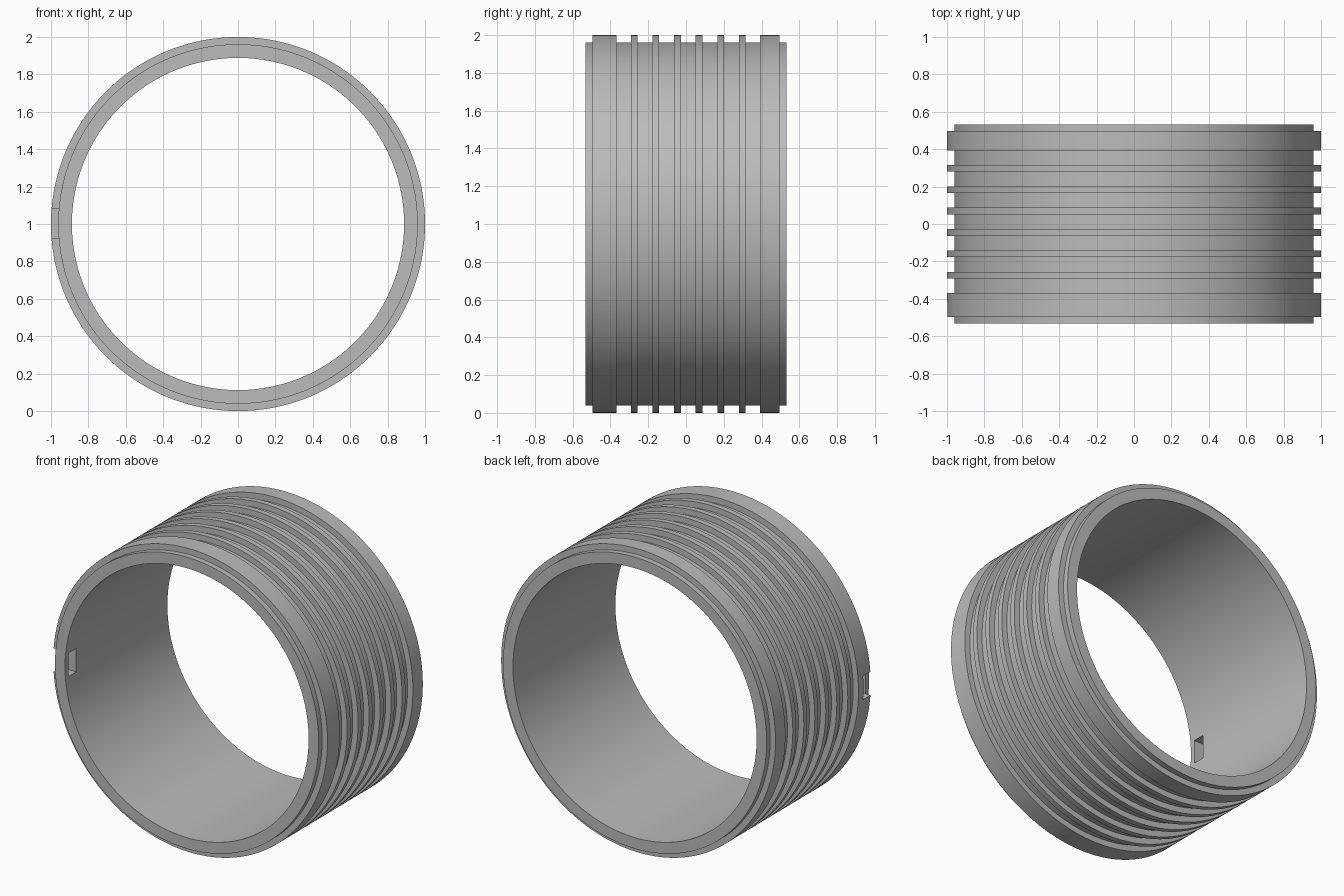
import bpy, bmesh, math
from mathutils import Vector

cube = bpy.data.objects.get("Cube")
if cube:
    bpy.data.objects.remove(cube, do_unlink=True)

R_INNER, R_BODY, R_RIB = 0.888, 0.961, 1.0
HALF, RIM = 0.533, 0.496
RIB_PITCH, RIB_WIDTH, SEGMENTS = 0.1145, 0.036, 192

grey = bpy.data.materials.new("grey plastic")
grey.use_nodes = True
colour = (0.5, 0.5, 0.5, 1)
grey.diffuse_color = colour
grey.node_tree.nodes["Principled BSDF"].inputs["Base Color"].default_value = colour

# Wall profile as (radius, y): two wide end bands with six thin ribs between
bands = [(-RIM, -0.368)]
for i in range(6):
    mid = 0.012 + (i - 2.5) * RIB_PITCH
    bands.append((mid - RIB_WIDTH / 2, mid + RIB_WIDTH / 2))
bands.append((0.393, RIM))

profile = [(R_INNER, -HALF), (R_BODY, -HALF)]
for start, end in bands:
    profile += [(R_BODY, start), (R_RIB, start), (R_RIB, end), (R_BODY, end)]
profile += [(R_BODY, HALF), (R_INNER, HALF)]

# Ribbed ring, turned around the y axis
bm = bmesh.new()
verts = [bm.verts.new((r, y, 1)) for r, y in profile]
edges = [bm.edges.new((v, verts[(i + 1) % len(verts)])) for i, v in enumerate(verts)]
bmesh.ops.spin(bm, geom=verts + edges, cent=(0, 0, 1), axis=(0, 1, 0),
               angle=math.tau, steps=SEGMENTS, use_merge=True)
bmesh.ops.remove_doubles(bm, verts=bm.verts, dist=0.0001)
bmesh.ops.recalc_face_normals(bm, faces=bm.faces)
mesh = bpy.data.meshes.new("ribbed_ring")
bm.to_mesh(mesh)
bm.free()
ring = bpy.data.objects.new("ribbed_ring", mesh)
bpy.context.collection.objects.link(ring)
mesh.materials.append(grey)

# Slot through the wall, open at the front of the end band
bpy.ops.mesh.primitive_cube_add(size=1, location=(-0.95, -0.459, 1.002))
cutter = bpy.context.object
cutter.name = "slot_cutter"
cutter.scale = Vector((0.3, 0.078, 0.155))
cutter.data.materials.append(grey)

bpy.ops.object.select_all(action="DESELECT")
ring.select_set(True)
bpy.context.view_layer.objects.active = ring
slot = ring.modifiers.new("slot", "BOOLEAN")
slot.operation = "DIFFERENCE"
slot.solver = "EXACT"
slot.object = cutter
bpy.ops.object.modifier_apply(modifier=slot.name)
bpy.data.objects.remove(cutter, do_unlink=True)
bpy.ops.object.shade_smooth_by_angle(angle=math.radians(30))
